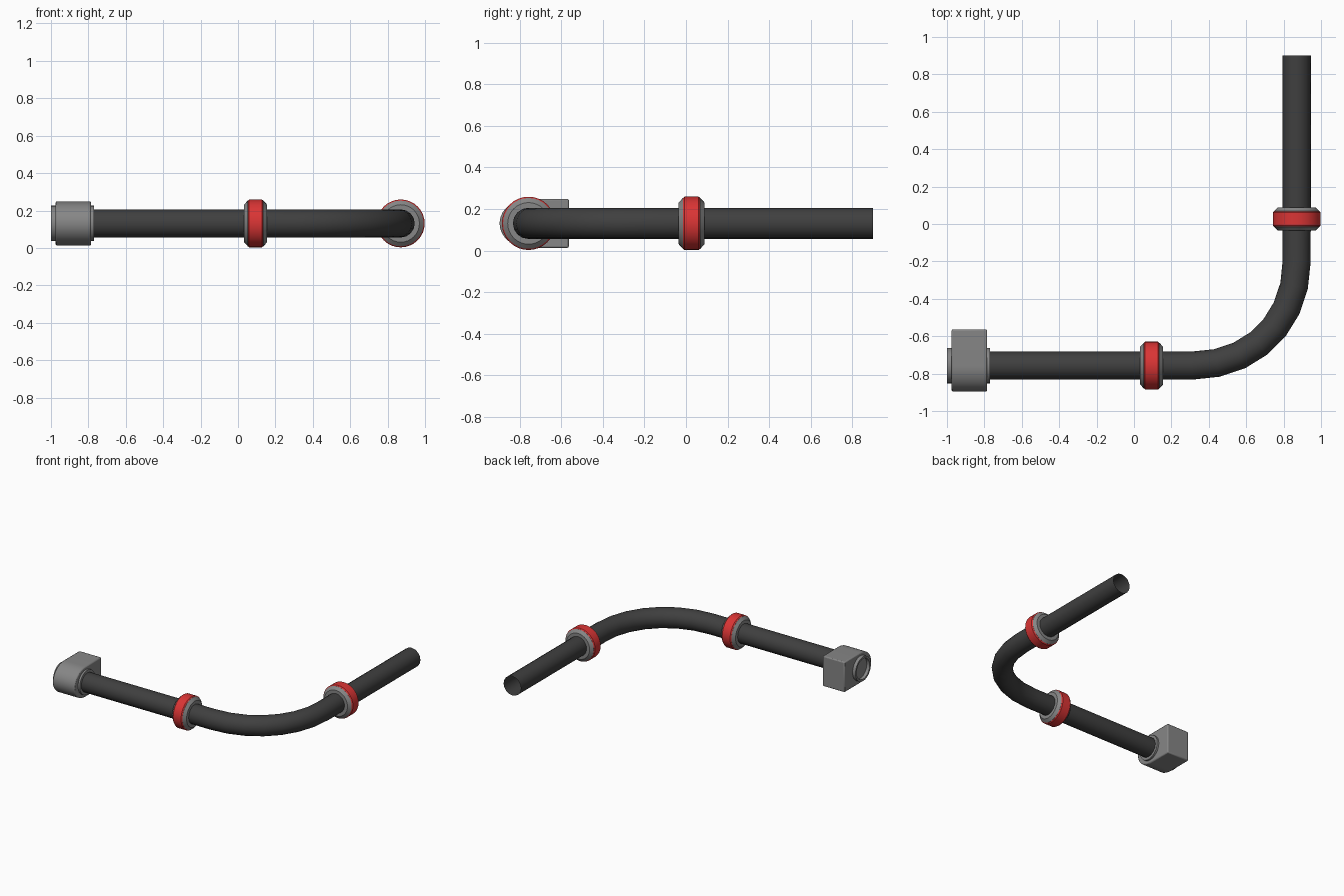
import bpy, bmesh
from math import pi, sin, cos, radians
from mathutils import Vector, Matrix

cube = bpy.data.objects.get("Cube")
if cube:
    bpy.data.objects.remove(cube, do_unlink=True)

PIPE_R, Z = 0.075, 0.131      # pipe radius and axis height
X, Y = 0.87, -0.757           # the two pipe axes


def material(name, rgb):
    m = bpy.data.materials.new(name)
    m.use_nodes = True
    m.diffuse_color = (*rgb, 1)
    m.node_tree.nodes["Principled BSDF"].inputs["Base Color"].default_value = (*rgb, 1)
    return m


dark = material("dark pipe", (0.05, 0.05, 0.05))
gray = material("gray metal", (0.24, 0.24, 0.24))
red = material("red band", (0.7, 0.035, 0.035))


def finish(bm, name, mat):
    bmesh.ops.recalc_face_normals(bm, faces=bm.faces)
    mesh = bpy.data.meshes.new(name)
    bm.to_mesh(mesh)
    bm.free()
    mesh.materials.append(mat)
    mesh.shade_smooth()
    mesh.set_sharp_from_angle(angle=radians(25))
    ob = bpy.data.objects.new(name, mesh)
    bpy.context.collection.objects.link(ob)
    return ob


def lathe(name, profile, mat, location, turn=0, steps=32):
    """Revolve closed (along, radius) profile around the x axis."""
    bm = bmesh.new()
    verts = [bm.verts.new((a, 0, r)) for a, r in profile]
    edges = [bm.edges.new((v, verts[i - 1])) for i, v in enumerate(verts)]
    bmesh.ops.spin(bm, geom=verts + edges, cent=(0, 0, 0), axis=(1, 0, 0),
                   angle=2 * pi, steps=steps, use_merge=True)
    bmesh.ops.remove_doubles(bm, verts=bm.verts, dist=1e-5)
    ob = finish(bm, name, mat)
    ob.matrix_world = Matrix.Translation(location) @ Matrix.Rotation(turn, 4, 'Z')
    return ob


# Bent pipe, open at its far end
curve = bpy.data.curves.new("pipe", 'CURVE')
curve.dimensions = '3D'
curve.resolution_u = 7
curve.bevel_depth = PIPE_R
curve.bevel_resolution = 6
bend, pull = 0.56, 0.325
path = [((-0.9, Y), (1, 0), 0.1), ((X - bend, Y), (1, 0), pull),
        ((X, Y + bend), (0, 1), pull), ((X, 0.9), (0, 1), 0.1)]
spline = curve.splines.new('BEZIER')
spline.bezier_points.add(len(path) - 1)
for p, (co, direction, length) in zip(spline.bezier_points, path):
    p.handle_left_type = p.handle_right_type = 'FREE'
    p.co = (*co, Z)
    step = Vector((*direction, 0)) * length
    p.handle_left, p.handle_right = p.co - step, p.co + step
curve.materials.append(dark)
bpy.context.collection.objects.link(bpy.data.objects.new("pipe", curve))

# Couplings: tapered gray flange with a red band around it
flange = [(-0.062, 0.07), (-0.062, 0.1), (-0.042, 0.122),
          (0.042, 0.122), (0.062, 0.1), (0.062, 0.07)]
band = [(-0.041, 0.11), (-0.041, 0.122), (-0.034, 0.128),
        (0.034, 0.128), (0.041, 0.122), (0.041, 0.11)]
for name, place, turn in (("front", (0.094, Y, Z), 0), ("side", (X, 0.027, Z), pi / 2)):
    lathe(name + "_coupling_flange", flange, gray, place, turn)
    lathe(name + "_coupling_band", band, red, place, turn)

# End housing: rounded toward the front, square at the back
bm = bmesh.new()
half, back, nose = 0.118, -0.563, 0.139
outline = [(back, Z + half)]
outline += [(Y - nose * sin(a), Z + half * cos(a)) for a in (pi * i / 20 for i in range(21))]
outline += [(back, Z - half)]
face = bm.faces.new([bm.verts.new((-0.975, y, z)) for y, z in outline])
extruded = bmesh.ops.extrude_face_region(bm, geom=[face])["geom"]
bmesh.ops.translate(bm, vec=(0.19, 0, 0),
                    verts=[g for g in extruded if isinstance(g, bmesh.types.BMVert)])
housing = finish(bm, "end_housing", gray)
bevel = housing.modifiers.new("soft edges", 'BEVEL')
bevel.width, bevel.segments, bevel.limit_method = 0.008, 2, 'ANGLE'
bevel.angle_limit = radians(40)

# Collars on both sides of the housing
for name, x, inner in (("outer_collar", -0.985, 0.08), ("pipe_collar", -0.785, 0.07)):
    lathe(name, [(-0.015, inner), (-0.015, 0.095), (0.015, 0.095), (0.015, inner)],
          gray, (x, Y, Z))
